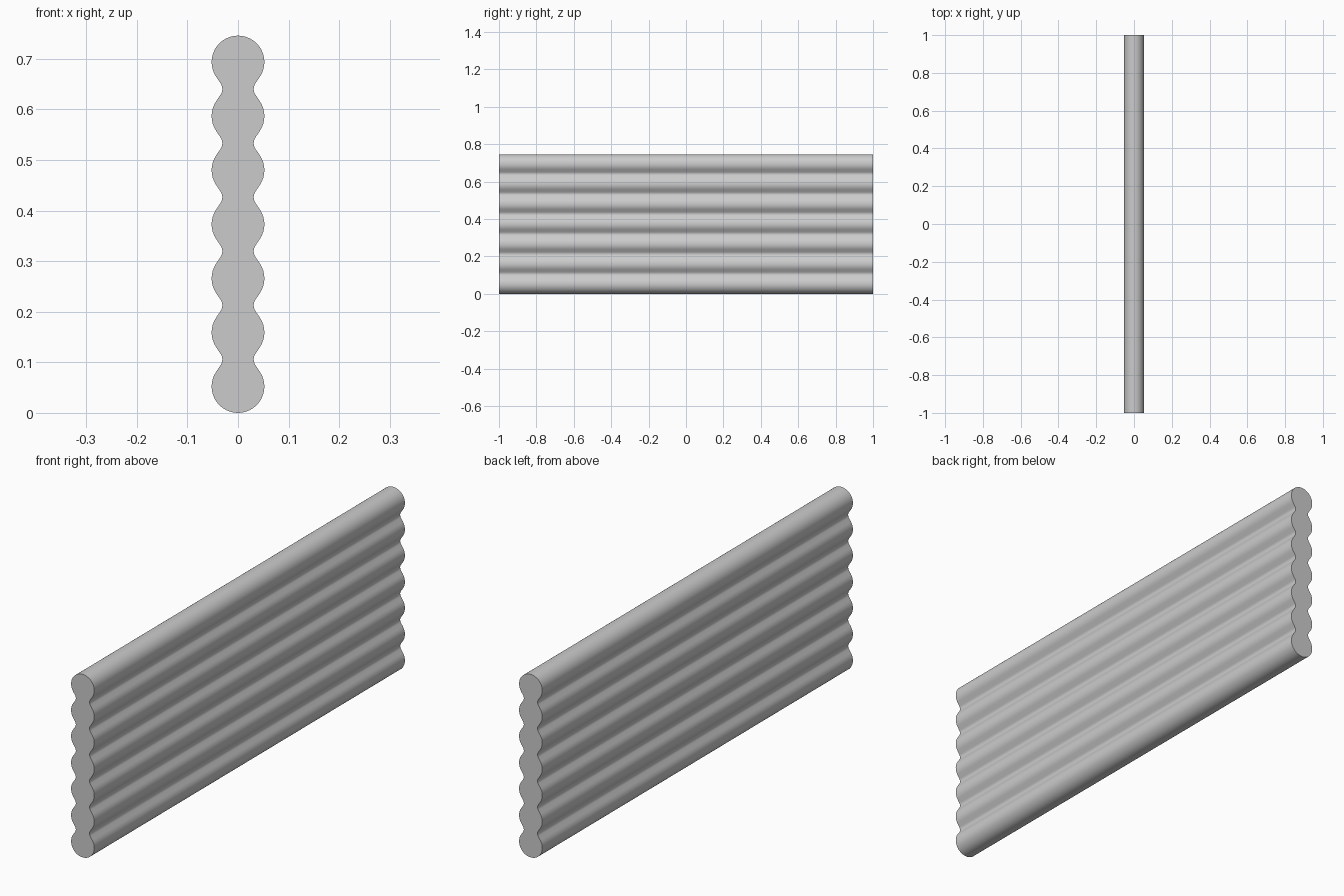
import bpy, bmesh
from math import sin, cos, radians

if "Cube" in bpy.data.objects:
    bpy.data.objects.remove(bpy.data.objects["Cube"])

LOBES, LENGTH, HEIGHT = 7, 2.0, 0.746
R = 0.0522                                 # lobe radius
PITCH = (HEIGHT - 2 * R) / (LOBES - 1)     # lobe spacing
NECK = 0.031                               # half width between lobes
A = radians(34)                            # angle where lobe meets neck flank
RF = (NECK * cos(A) + PITCH / 2 * sin(A) - R) / (1 - cos(A))  # neck fillet radius


def arc(cx, cz, r, a0, a1, n):
    return [(cx + r * cos(a0 + (a1 - a0) * i / n),
             cz + r * sin(a0 + (a1 - a0) * i / n)) for i in range(n + 1)]


# right half of the scalloped cross-section, bottom to top
half = []
for i in range(LOBES):
    z = R + i * PITCH
    first, last = i == 0, i == LOBES - 1
    half += arc(0, z, R, radians(-90) if first else -A,
                radians(90) if last else A, 14 if first or last else 8)
    if not last:
        half += arc(NECK + RF, z + PITCH / 2, RF,
                    radians(180) + A, radians(180) - A, 6)

# mirrored to a closed outline
outline = half + [(-x, z) for x, z in reversed(half[1:-1])]

# extrude along y
bm = bmesh.new()
face = bm.faces.new([bm.verts.new((x, -LENGTH / 2, z)) for x, z in outline])
ext = bmesh.ops.extrude_face_region(bm, geom=[face], use_keep_orig=True)
bmesh.ops.translate(bm, vec=(0, LENGTH, 0),
                    verts=[g for g in ext["geom"] if isinstance(g, bmesh.types.BMVert)])
bmesh.ops.recalc_face_normals(bm, faces=bm.faces[:])
mesh = bpy.data.meshes.new("log_wall")
bm.to_mesh(mesh)
bm.free()

wall = bpy.data.objects.new("log_wall", mesh)
bpy.context.collection.objects.link(wall)
bpy.context.view_layer.objects.active = wall
wall.select_set(True)
bpy.ops.object.shade_smooth_by_angle(angle=radians(40))
